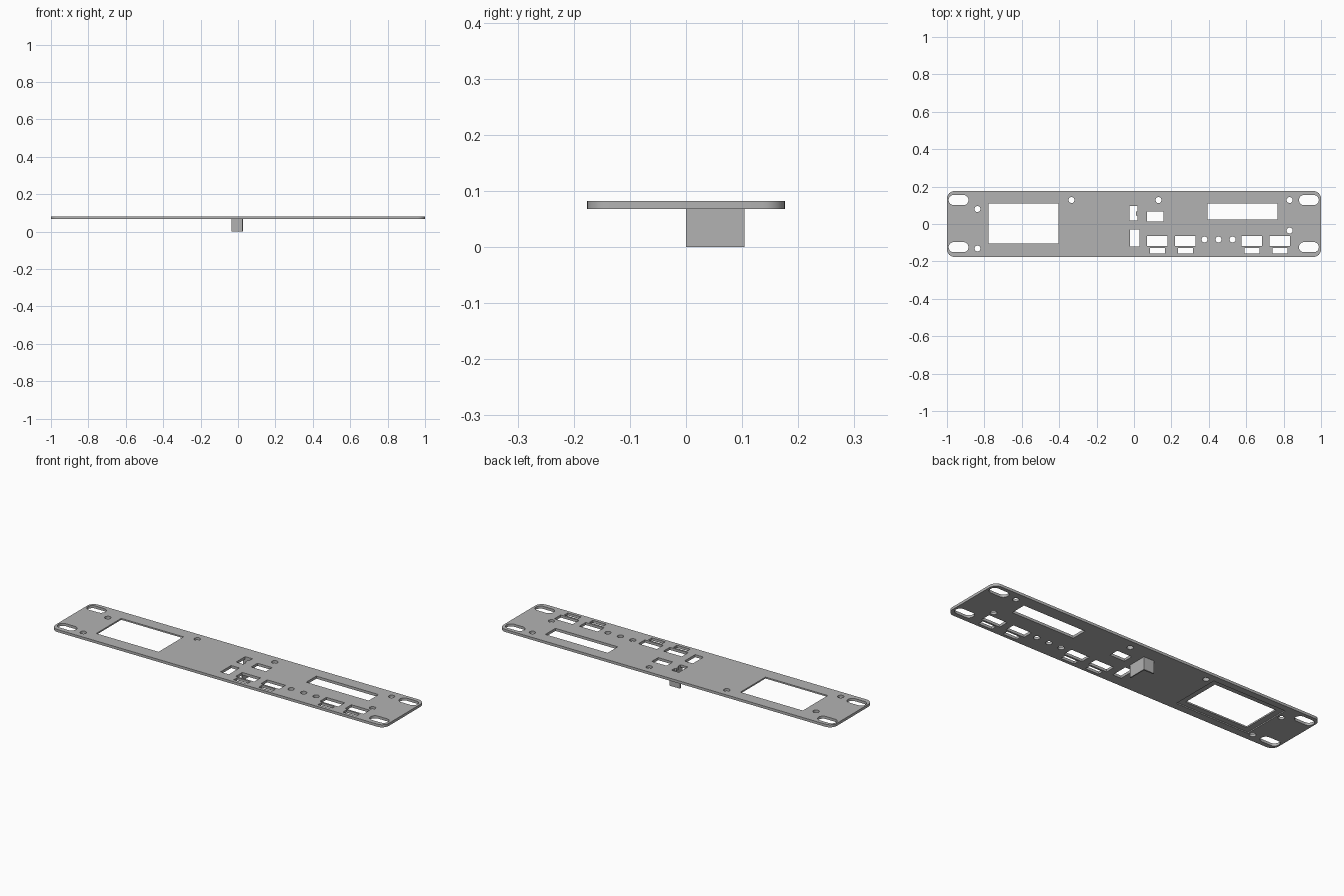
import bpy
import bmesh
from math import cos, sin, pi

if "Cube" in bpy.data.objects:
    bpy.data.objects.remove(bpy.data.objects["Cube"])

TOP, UNDER = 0.082, 0.068

grey = bpy.data.materials.new("panel grey")
grey.use_nodes = True
grey.diffuse_color = (0.45, 0.45, 0.45, 1)
grey.node_tree.nodes["Principled BSDF"].inputs["Base Color"].default_value = (0.45, 0.45, 0.45, 1)


def rounded(x0, x1, y0, y1, r, steps=8):
    """Outline of a rectangle with round corners."""
    points = []
    corners = [(x1 - r, y1 - r), (x0 + r, y1 - r), (x0 + r, y0 + r), (x1 - r, y0 + r)]
    for i, (cx, cy) in enumerate(corners):
        for s in range(steps + 1):
            a = (i + s / steps) * pi / 2
            p = (cx + r * cos(a), cy + r * sin(a))
            if not points or abs(p[0] - points[-1][0]) + abs(p[1] - points[-1][1]) > 1e-5:
                points.append(p)
    first, last = points[0], points[-1]
    if abs(first[0] - last[0]) + abs(first[1] - last[1]) < 1e-5:
        points.pop()
    return points


def rect(x0, x1, y0, y1):
    return [(x0, y0), (x1, y0), (x1, y1), (x0, y1)]


def prisms(name, outlines, z0, z1):
    """One object holding an upright prism for every outline."""
    bm = bmesh.new()
    for outline in outlines:
        face = bm.faces.new([bm.verts.new((x, y, z0)) for x, y in outline])
        grown = bmesh.ops.extrude_face_region(bm, geom=[face])["geom"]
        bmesh.ops.translate(bm, vec=(0, 0, z1 - z0),
                            verts=[v for v in grown if isinstance(v, bmesh.types.BMVert)])
    bmesh.ops.recalc_face_normals(bm, faces=bm.faces)
    mesh = bpy.data.meshes.new(name)
    bm.to_mesh(mesh)
    bm.free()
    mesh.materials.append(grey)
    obj = bpy.data.objects.new(name, mesh)
    bpy.context.collection.objects.link(obj)
    return obj


def cut(obj, cutter):
    """Subtract the cutter and delete it."""
    mod = obj.modifiers.new("cut", "BOOLEAN")
    mod.operation = "DIFFERENCE"
    mod.solver = "EXACT"
    mod.object = cutter
    bpy.context.view_layer.objects.active = obj
    bpy.ops.object.modifier_apply(modifier=mod.name)
    bpy.data.objects.remove(cutter)


# Panel with rounded corners
panel = prisms("panel", [rounded(-1, 1, -0.176, 0.176, 0.04)], UNDER, TOP)

# Mounting slots at the four corners
holes = []
for cx in (-0.938, 0.935):
    for cy in (-0.124, 0.128):
        holes.append(rounded(cx - 0.053, cx + 0.053, cy - 0.027, cy + 0.027, 0.0268))

# Screw holes and indicator holes
dots = [(-0.837, 0.08), (-0.837, -0.131), (-0.334, 0.128), (0.131, 0.128),
        (0.832, 0.128), (0.832, -0.035)]
dots += [(x, -0.083) for x in (0.377, 0.452, 0.527)]
for x, y in dots:
    holes.append([(x + 0.016 * cos(i * pi / 12), y + 0.016 * sin(i * pi / 12)) for i in range(24)])

# Screen window, display window and single connector openings
holes += [rect(-0.778, -0.404, -0.104, 0.11), rect(0.393, 0.767, 0.024, 0.11),
          rect(0.07, 0.158, 0.013, 0.067), rect(-0.021, 0.029, -0.12, -0.029)]

# Socket openings, each with a label slot in front
for cx in (0.125, 0.275, 0.63, 0.78):
    holes.append(rect(cx - 0.055, cx + 0.055, -0.118, -0.064))
    holes.append(rect(cx - 0.04, cx + 0.04, -0.158, -0.128))

# Switch opening with a small tooth on one side
holes.append([(-0.024, 0.018), (0.02, 0.018), (0.02, 0.04), (0.012, 0.046),
              (0.012, 0.066), (0.02, 0.072), (0.02, 0.095), (-0.024, 0.095)])
cut(panel, prisms("hole_cutter", holes, 0.05, 0.1))

# Shallow recess around the screen window on the underside
cut(panel, prisms("recess_cutter", [rect(-0.81, -0.372, -0.134, 0.14)], 0.05, 0.074))

# Angled bracket below the switch opening
bracket = prisms("switch_bracket", [[(0.026, 0), (0.026, 0.104), (-0.036, 0.104),
                                     (-0.036, 0.096), (0.0201, 0.096), (0.0201, 0)]], 0, 0.07)

# Smooth the round edges only
for obj in (panel, bracket):
    bpy.ops.object.select_all(action="DESELECT")
    obj.select_set(True)
    bpy.context.view_layer.objects.active = obj
    bpy.ops.object.shade_smooth_by_angle(angle=pi / 6)
